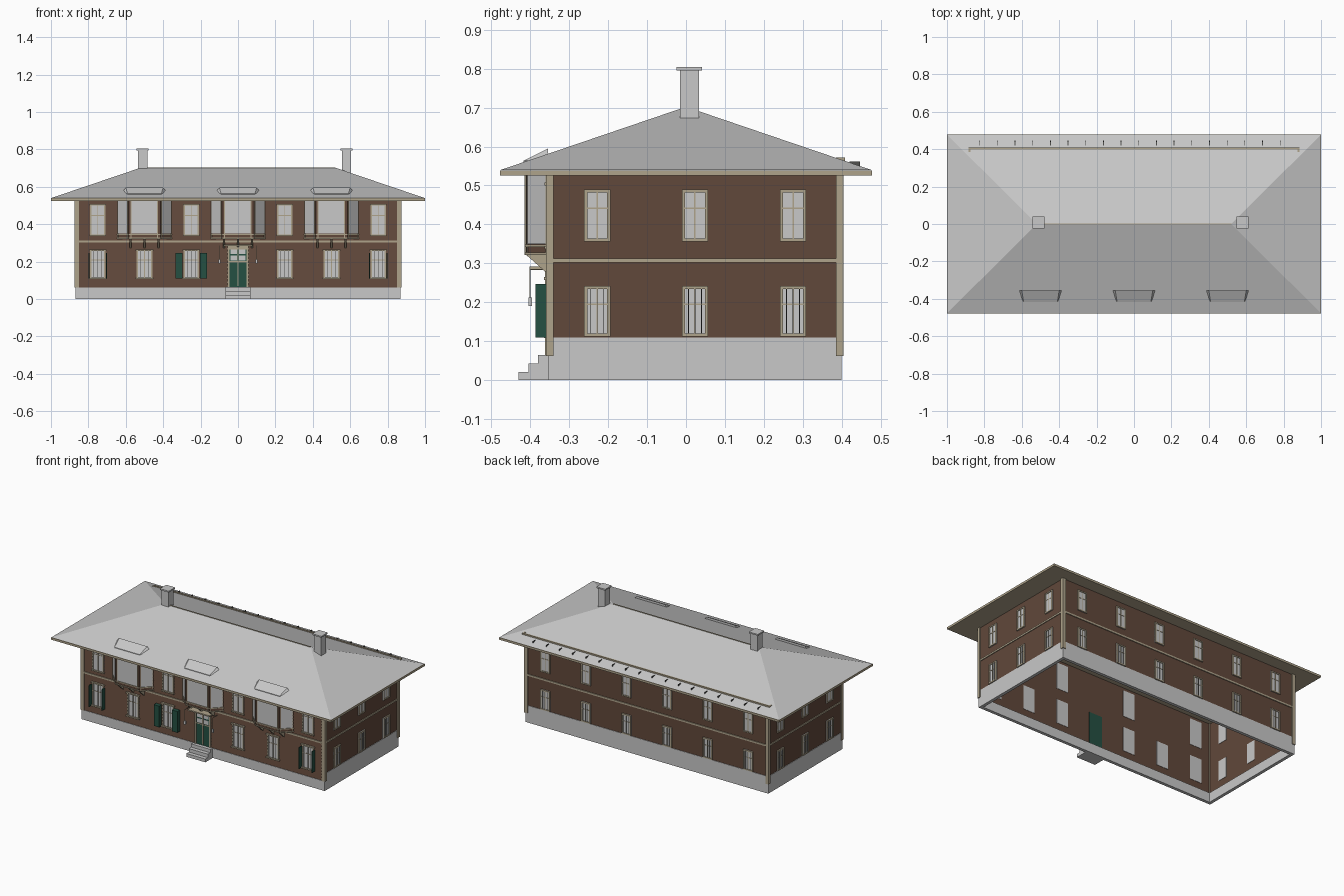
import bpy, bmesh
from mathutils import Vector

if "Cube" in bpy.data.objects:
    bpy.data.objects.remove(bpy.data.objects["Cube"])


def material(name, rgb):
    m = bpy.data.materials.new(name)
    m.use_nodes = True
    m.diffuse_color = (*rgb, 1)
    bsdf = next(n for n in m.node_tree.nodes if n.type == 'BSDF_PRINCIPLED')
    bsdf.inputs["Base Color"].default_value = (*rgb, 1)
    return m


GREY = material("light_grey", (0.58, 0.58, 0.58))
BROWN = material("brown_siding", (0.12, 0.065, 0.043))
TAN = material("tan_trim", (0.43, 0.37, 0.26))
GREEN = material("dark_green", (0.018, 0.08, 0.055))
IRON = material("dark_iron", (0.08, 0.08, 0.075))

parts = {}


def mesh_for(name, mat):
    """Collect all pieces of one part in one bmesh."""
    return parts.setdefault(name, (bmesh.new(), mat))[0]


def hull(name, mat, points):
    bm = mesh_for(name, mat)
    verts = [bm.verts.new(p) for p in points]
    res = bmesh.ops.convex_hull(bm, input=verts)
    extra = [v for v in res["geom_interior"] if isinstance(v, bmesh.types.BMVert)]
    bmesh.ops.delete(bm, geom=extra, context='VERTS')


def box(name, mat, x, y, z):
    bm = mesh_for(name, mat)
    vs = bmesh.ops.create_cube(bm, size=1)["verts"]
    for v in vs:
        v.co = [(a + b) / 2 + c * abs(b - a) for (a, b), c in zip((x, y, z), v.co)]


FRONT, BACK, SIDE = -0.352, 0.397, 0.865


def on_wall(wall, name, mat, u, d, z):
    """Box placed on a wall: u runs along it, d sticks out of it."""
    if wall == "front":
        box(name, mat, u, [FRONT - k for k in d], z)
    elif wall == "back":
        box(name, mat, u, [BACK + k for k in d], z)
    else:
        s = 1 if wall == "left" else -1
        box(name, mat, [s * (SIDE + k) for k in d], u, z)


def ring(name, mat, x, y0, y1, t, z):
    """Four upright slabs around an open middle."""
    for s in (-1, 1):
        box(name, mat, (s * x, s * (x - t)), (y0, y1), z)
    box(name, mat, (t - x, x - t), (y0, y0 + t), z)
    box(name, mat, (t - x, x - t), (y1 - t, y1), z)


# Foundation, walls and trim
ring("foundation", GREY, 0.868, -0.355, 0.4, 0.02, (0, 0.062))
ring("walls", BROWN, SIDE, FRONT, BACK, 0.008, (0.06, 0.53))
for w, half in (("left", None), ("right", None), ("back", 0.85)):
    span = (-0.34, 0.385) if half is None else (-half, half)
    on_wall(w, "plinth", GREY, span, (0, 0.003), (0.06, 0.11))
    on_wall(w, "floor_band", TAN, span, (0, 0.005), (0.302, 0.313))
on_wall("front", "floor_band", TAN, (-0.85, 0.85), (0, 0.007), (0.302, 0.313))
for sx in (-1, 1):
    for y in ((-0.36, -0.34), (0.385, 0.405)):
        box("corner_posts", TAN, (sx * 0.85, sx * 0.873), y, (0.062, 0.527))

# Overlapping boards on the front wall
for i in range(23):
    z = 0.066 + i * 0.02
    hull("front_boards", BROWN, [(x, FRONT - d, zz) for x in (-0.85, 0.85)
                                 for d, zz in ((0, z), (0.003, z), (0, z + 0.02))])


def window(wall, u, z0, z1, w, bars=False, hood=0):
    h, t = w / 2, 0.008
    on_wall(wall, "window_glass", GREY, (u - h, u + h), (-0.01, 0.004), (z0, z1))
    for s in (-1, 1):
        on_wall(wall, "window_frames", TAN, (u + s * h, u + s * (h - t)), (0, 0.008), (z0, z1))
    for z in (z0, z1 - t):
        on_wall(wall, "window_frames", TAN, (u - h - hood, u + h + hood),
                (0, 0.008 + hood), (z, z + t))
    on_wall(wall, "window_frames", TAN, (u - 0.002, u + 0.002), (0, 0.006), (z0, z1))
    zm = z0 + (z1 - z0) * 0.64
    on_wall(wall, "window_frames", TAN, (u - h, u + h), (0, 0.006), (zm - 0.002, zm + 0.002))
    if bars:
        for k in (-0.5, 0, 0.5):
            on_wall(wall, "window_bars", IRON, (u + k * h - 0.0012, u + k * h + 0.0012),
                    (0.006, 0.008), (z0 + t, z1 - t))


# Windows on every wall
for u in (-0.228, 0.023, 0.275):
    for w in ("left", "right"):
        window(w, u, 0.112, 0.242, 0.067, True)
        window(w, u, 0.356, 0.49, 0.067)
for i in range(6):
    u = (i - 2.5) * 0.29
    window("back", u, 0.112, 0.242, 0.067, True)
    window("back", u, 0.356, 0.49, 0.067)
for u in (-0.75, -0.5, -0.25, 0.25, 0.5, 0.75):
    window("front", u, 0.108, 0.265, 0.084, True, 0.005)
for u in (-0.75, -0.25, 0.25, 0.75):
    window("front", u, 0.337, 0.508, 0.084, False, 0.003)

# Shutters: flat beside one window, folded out beside the end ones
for s in (-1, 1):
    on_wall("front", "shutters", GREEN, (-0.25 + s * 0.046, -0.25 + s * 0.084),
            (0.004, 0.03), (0.11, 0.247))
    for u in (-0.75, 0.75):
        on_wall("front", "shutters", GREEN, (u + s * 0.045, u + s * 0.049),
                (0.004, 0.034), (0.11, 0.247))

# Front door with glazing, hood, steps and lanterns
on_wall("front", "door", GREEN, (-0.048, 0.048), (-0.01, 0.006), (0.064, 0.27))
for s in (-1, 1):
    on_wall("front", "door_frame", TAN, (s * 0.046, s * 0.056), (0, 0.01), (0.064, 0.28))
    for z in ((0.205, 0.232), (0.24, 0.266)):
        on_wall("front", "door_glass", GREY, (s * 0.005, s * 0.04), (0, 0.008), z)
    on_wall("front", "lantern_arms", TAN, (s * 0.098, s * 0.101), (0, 0.05), (0.283, 0.286))
    on_wall("front", "lantern_arms", TAN, (s * 0.098, s * 0.101), (0.047, 0.05), (0.21, 0.286))
    on_wall("front", "lanterns", GREY, (s * 0.093, s * 0.105), (0.043, 0.053), (0.19, 0.212))
on_wall("front", "door_frame", TAN, (-0.056, 0.056), (0, 0.01), (0.266, 0.283))
on_wall("front", "door_frame", TAN, (-0.004, 0.004), (0, 0.009), (0.07, 0.27))
on_wall("front", "door_frame", TAN, (-0.046, 0.046), (0, 0.009), (0.196, 0.202))
on_wall("front", "door_hood", TAN, (-0.078, 0.078), (0, 0.05), (0.284, 0.292))
for i, top in enumerate((0.064, 0.043, 0.021)):
    box("steps", GREY, (-0.068, 0.068), (-0.355 - 0.025 * i, -0.38 - 0.025 * i), (0, top))

# Three bay windows with glazed faces, brackets and roof caps
for cx in (-0.5, 0, 0.5):
    plan = [Vector((cx + x, y, 0)) for x, y in
            ((-0.145, FRONT), (-0.085, -0.411), (0.085, -0.411), (0.145, FRONT))]
    hull("bay_bodies", BROWN, [p + Vector((0, 0, z)) for p in plan for z in (0.322, 0.53)])
    for p, q in zip(plan, plan[1:]):
        along = q - p
        out = along.cross(Vector((0, 0, 1))).normalized()

        def plate(name, mat, a, b, z0, z1, d):
            hull(name, mat, [p + along * t + out * k + Vector((0, 0, z))
                             for t in (a, b) for k in (0, d) for z in (z0, z1)])
        plate("bay_glass", GREY, 0.08, 0.92, 0.35, 0.526, 0.003)
        for z in (0.322, 0.342):
            plate("bay_frames", TAN, 0, 1, z, z + 0.006, 0.004)
        for a in (0.06, 0.9):
            plate("bay_frames", TAN, a, a + 0.03, 0.322, 0.526, 0.004)
    for dx in (-0.075, 0, 0.075):
        hull("bay_brackets", TAN, [(cx + dx + s, y, z) for s in (-0.005, 0.005) for y, z in
                                   ((FRONT, 0.27), (FRONT, 0.322), (-0.411, 0.322))])
    hull("bay_caps", GREY, [(cx + s * x, y, z) for s in (-1, 1) for x, y, z in
                            ((0.09, -0.418, 0.557), (0.125, -0.355, 0.568),
                             (0.1, -0.355, 0.595), (0.09, -0.418, 0.563))])

# Eaves and hipped roof
box("eaves", TAN, (-1, 1), (-0.478, 0.478), (0.525, 0.539))
hull("roof", GREY, [(sx * 0.998, sy * 0.476, 0.54) for sx in (-1, 1) for sy in (-1, 1)]
     + [(-0.52, 0, 0.702), (0.52, 0, 0.702)])
box("ridge", TAN, (-0.52, 0.52), (-0.003, 0.003), (0.698, 0.704))

# Chimneys
for cx in (-0.51, 0.58):
    box("chimneys", GREY, (cx - 0.025, cx + 0.025), (-0.016, 0.034), (0.62, 0.797))
    box("chimney_caps", GREY, (cx - 0.032, cx + 0.032), (-0.024, 0.041), (0.795, 0.804))

# Snow rail and hooks on the back slope
box("snow_rail", TAN, (-0.885, 0.885), (0.398, 0.408), (0.56, 0.572))
for s in (-1, 1):
    box("snow_rail", TAN, (s * 0.875, s * 0.885), (0.385, 0.408), (0.56, 0.572))
for i in range(18):
    x = -0.825 + i * 0.0945
    box("snow_hooks", IRON, (x - 0.002, x + 0.002), (0.42, 0.447), (0.55, 0.561))

# Turn the collected parts into objects
for name, (bm, mat) in parts.items():
    bmesh.ops.recalc_face_normals(bm, faces=bm.faces)
    bmesh.ops.dissolve_limit(bm, angle_limit=0.01, verts=bm.verts, edges=bm.edges)
    mesh = bpy.data.meshes.new(name)
    bm.to_mesh(mesh)
    bm.free()
    mesh.materials.append(mat)
    bpy.context.collection.objects.link(bpy.data.objects.new(name, mesh))
